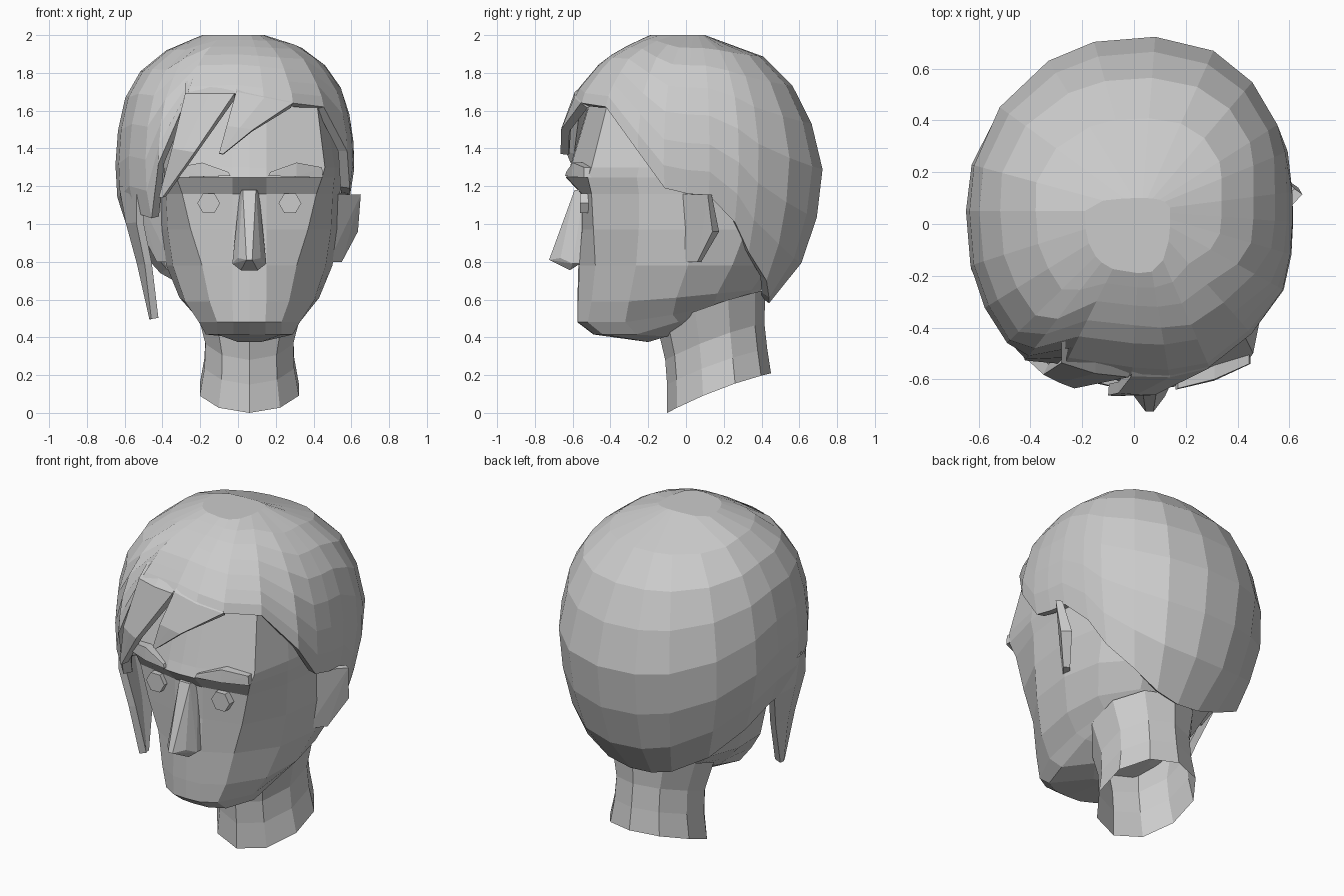
import bpy, bmesh, math

if "Cube" in bpy.data.objects:
    bpy.data.objects.remove(bpy.data.objects["Cube"])

MID = 0.06          # symmetry line of the face
CX, CY = 0.03, 0.05  # centre of the hair dome


def make(name, bm, thick=0.0, offset=-1):
    bmesh.ops.recalc_face_normals(bm, faces=bm.faces[:])
    me = bpy.data.meshes.new(name)
    bm.to_mesh(me)
    bm.free()
    ob = bpy.data.objects.new(name, me)
    bpy.context.collection.objects.link(ob)
    if thick:
        m = ob.modifiers.new("thickness", 'SOLIDIFY')
        m.thickness = thick
        m.offset = offset
    return ob


def loft(name, rings, closed=True, caps=(True, True), thick=0.0, offset=-1):
    bm = bmesh.new()
    vs = [[bm.verts.new(p) for p in r] for r in rings]
    n = len(rings[0])
    for a, b in zip(vs, vs[1:]):
        for i in range(n if closed else n - 1):
            j = (i + 1) % n
            bm.faces.new((a[i], a[j], b[j], b[i]))
    if caps[0]:
        bm.faces.new(vs[0])
    if caps[1]:
        bm.faces.new(vs[-1])
    return make(name, bm, thick, offset)


def hull(name, pts):
    bm = bmesh.new()
    for p in pts:
        bm.verts.new(p)
    bmesh.ops.convex_hull(bm, input=bm.verts[:])
    junk = [v for v in bm.verts if not v.link_faces]
    bmesh.ops.delete(bm, geom=junk, context='VERTS')
    return make(name, bm)


def both(half):
    # full ring from a front-to-back half profile of (offset, y, z)
    right = [(MID + o, y, z) for o, y, z in half]
    left = [(MID - o, y, z) for o, y, z in half[1:-1]]
    return right + left[::-1]


# Head: stacked rings (z, front y, face width, face corner y, half width, back y, jaw tilt)
head = [(.36, -.20, .06, -.20, .14, .25, .3), (.415, -.49, .17, -.44, .25, .36, .32),
        (.48, -.575, .17, -.52, .29, .38, .22), (.59, -.575, .21, -.50, .37, .40, .1),
        (.78, -.57, .25, -.48, .44, .50, 0), (.97, -.555, .31, -.49, .47, .60, 0),
        (1.16, -.555, .355, -.50, .48, .64, 0), (1.245, -.635, .385, -.52, .49, .66, 0),
        (1.30, -.615, .40, -.50, .49, .64, 0), (1.62, -.52, .36, -.42, .44, .53, 0),
        (1.80, -.35, .25, -.30, .30, .38, 0)]
rings = []
for z, yf, fw, yc, w, yb, tilt in head:
    at = lambda t: yc + (yb - yc) * t
    half = [(0, yf), (min(.09, fw * .5), yf + .005), (fw, yc), (w * .92, at(.22)),
            (w, at(.5)), (w * .9, at(.74)), (w * .5, at(.94)), (0, yb)]
    rings.append(both([(o, y, z + tilt * max(0, y + .25)) for o, y in half]))
loft("head", rings)

# Neck: open tube of tilted ten-sided rings (front y, front z, back y, back z, half width)
rings = []
for yf, zf, yb, zb, w in [(-.10, .0, .45, .21, .265), (-.10, .15, .43, .34, .24),
                          (-.11, .28, .415, .475, .235), (-.15, .45, .42, .65, .28)]:
    ring = []
    for i in range(10):
        a = math.tau * i / 10
        t = (1 - math.cos(a)) / 2
        ring.append((MID + w * math.sin(a) * 1.04, yf + (yb - yf) * t,
                     zf + (zb - zf) * t + .02 * math.sin(a) ** 2))
    rings.append(ring)
loft("neck", rings, caps=(False, False))

# Nose
hull("nose", [(MID + s * o, y, z) for s in (1, -1) for o, y, z in
              [(.035, -.59, 1.18), (.05, -.54, 1.18), (.015, -.725, .81), (.06, -.665, .82),
               (.09, -.60, .79), (.09, -.56, .79), (.045, -.615, .755)]])

for side, s in (("right", 1), ("left", -1)):
    # Eyebrows
    brow = [(.10, -.64, 1.255), (.11, -.635, 1.275), (.25, -.60, 1.325),
            (.25, -.605, 1.25), (.385, -.54, 1.30), (.39, -.54, 1.245)]
    hull("eyebrow_" + side, [(MID + s * o, y + d, z) for o, y, z in brow for d in (0, .07)])
    # Eyes: short six-sided discs
    eye = [(MID + s * .215 + .06 * math.cos(k * math.pi / 3), y, 1.11 + .06 * math.sin(k * math.pi / 3))
           for k in range(6) for y in (-.56, -.49)]
    hull("eye_" + side, eye)
    # Ears: plates flaring outward to the back
    ear = [(.43, -.06, 1.16, .03), (.59, .115, 1.155, .03), (.575, .14, .96, .05),
           (.49, .06, .80, .03), (.42, -.03, .80, .03)]
    hull("ear_" + side, [(MID + s * (o - k), y + k * .7, z) for o, y, z, d in ear for k in (0, d)])

# Hair dome extents by height (z, front, back, left, right)
dome = [(.45, -.58, .38, -.43, .34), (.58, -.58, .44, -.46, .40), (.71, -.59, .57, -.50, .47),
        (.93, -.60, .68, -.57, .54), (1.16, -.64, .71, -.645, .595), (1.3, -.66, .725, -.65, .617),
        (1.5, -.65, .68, -.635, .61), (1.7, -.585, .59, -.59, .56), (1.87, -.44, .45, -.475, .44),
        (1.95, -.30, .25, -.32, .31), (2.0, -.19, .10, -.19, .14)]


def extents(z):
    z = min(max(z, dome[0][0]), dome[-1][0])
    for a, b in zip(dome, dome[1:]):
        if z <= b[0]:
            t = (z - a[0]) / (b[0] - a[0])
            return [p + (q - p) * t for p, q in zip(a[1:], b[1:])]


def on_dome(ang, z):
    f, b, l, r = extents(z)
    c, s = math.cos(ang), math.sin(ang)
    rx = (r - CX) if c > 0 else (CX - l)
    ry = (b - CY) if s > 0 else (CY - f)
    n = 2.35 if s < 0 else (2.3 if c > 0 else 2.1)
    n += max(0, z - 1.7)     # squarer towards the crown
    rad = (abs(c / rx) ** n + abs(s / ry) ** n) ** (-1 / n)
    return (CX + rad * c, CY + rad * s, z)


def front_of_dome(x, z, lift):
    f, b, l, r = extents(z)
    rx = (r - CX) if x > CX else (CX - l)
    q = min(abs(x - CX) / rx, .99)
    return (x, CY - (CY - f) * (1 - q ** 2.35) ** (1 / 2.35) - lift, z)


# Hair cap: columns rising from the hairline (x, y, z) to the crown
hairline = [(.14, -.61, 1.67), (.29, -.55, 1.64), (.45, -.42, 1.62), (.56, -.245, 1.385),
            (.58, -.11, 1.19), (.58, .01, 1.16), (.58, .12, 1.15), (.52, .25, 1.01),
            (.47, .33, .85), (.33, .40, .70), (.20, .43, .61), (.06, .44, .58), (-.08, .44, .59),
            (-.2, .42, .63), (-.38, .35, .74), (-.52, .20, .88), (-.57, .05, .99), (-.6, -.15, 1.0),
            (-.57, -.32, 1.06), (-.47, -.44, 1.03), (-.40, -.5, 1.32), (-.28, -.57, 1.68),
            (-.01, -.62, 1.69)]
rings = []
for f in (0, .15, .32, .5, .67, .81, .92, 1):
    rings.append([on_dome(math.atan2(y - CY, x - CX), z + (2 - z) * f) for x, y, z in hairline])
loft("hair_cap", rings, caps=(False, True), thick=.05)


# Fringe locks: left edge and right edge in (x, z); the roots sink into the cap
def lock(name, left, right):
    rows = []
    for (xa, za), (xb, zb), lift in zip(left, right, (-.03, .004, .012, .012)):
        rows.append([front_of_dome(xa + (xb - xa) * t, za + (zb - za) * t, lift) for t in (0, .5, 1)])
    loft(name, rows, closed=False, caps=(False, False), thick=.045)


lock("fringe_middle", [(-.01, 1.78), (-.01, 1.70), (-.06, 1.52), (-.10, 1.375)],
     [(.27, 1.72), (.29, 1.64), (.08, 1.50), (-.08, 1.37)])
lock("fringe_side", [(-.28, 1.78), (-.28, 1.69), (-.35, 1.40), (-.42, 1.14)],
     [(-.01, 1.78), (-.02, 1.69), (-.23, 1.38), (-.40, 1.14)])

# Long side lock hanging in front of the left ear
rows = [[(-.60, .02, 1.2), (-.61, -.17, 1.2), (-.52, -.36, 1.2)],
        [(-.565, -.0, 1.01), (-.575, -.18, 1.01), (-.52, -.35, 1.01)],
        [(-.505, -.10, .79), (-.515, -.20, .79), (-.475, -.32, .79)],
        [(-.445, -.23, .50), (-.45, -.25, .50), (-.44, -.27, .50)]]
loft("side_lock", rows, closed=False, caps=(False, False), thick=.04, offset=0)
